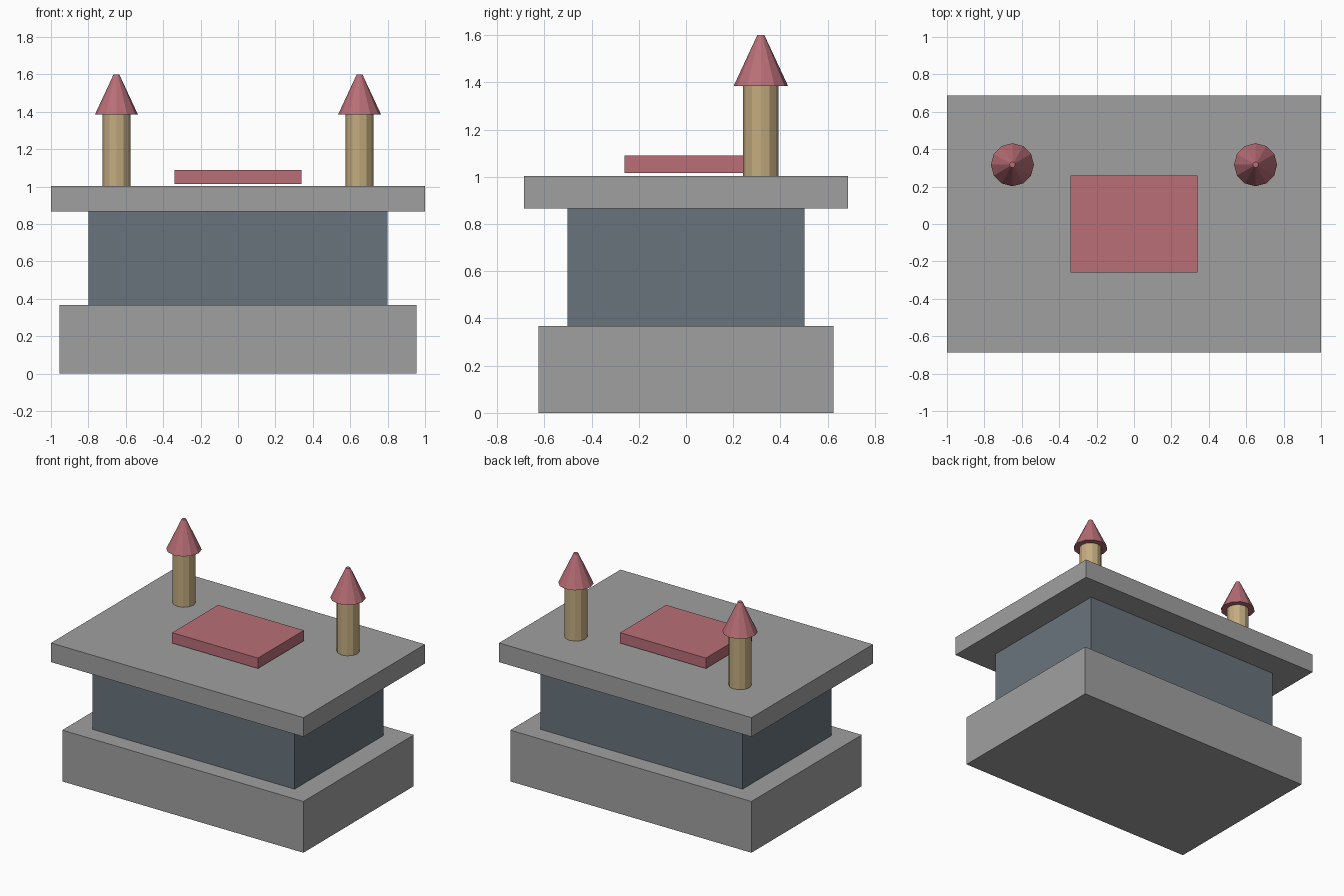
import bpy

if "Cube" in bpy.data.objects:
    bpy.data.objects.remove(bpy.data.objects["Cube"])


def material(name, rgb):
    # sRGB bytes to linear diffuse colour
    m = bpy.data.materials.new(name)
    lin = [((c / 255 + 0.055) / 1.055) ** 2.4 for c in rgb]
    m.diffuse_color = (*lin, 1)
    m.use_nodes = True
    m.node_tree.nodes["Principled BSDF"].inputs["Base Color"].default_value = m.diffuse_color
    return m


stone = material("grey stone", (160, 160, 160))
slate = material("blue slate", (104, 116, 124))
red = material("muted red", (184, 110, 118))
sand = material("sand", (196, 172, 128))


def box(name, hx, hy, z0, z1, mat):
    bpy.ops.mesh.primitive_cube_add(size=1, location=(0, 0, (z0 + z1) / 2))
    ob = bpy.context.object
    ob.name = name
    ob.scale = (2 * hx, 2 * hy, z1 - z0)
    bpy.ops.object.transform_apply(location=False, rotation=False, scale=True)
    ob.data.materials.append(mat)


def frustum(name, x, y, r0, r1, z0, z1, mat):
    bpy.ops.mesh.primitive_cone_add(vertices=12, radius1=r0, radius2=r1,
                                    depth=z1 - z0, location=(x, y, (z0 + z1) / 2))
    ob = bpy.context.object
    ob.name = name
    ob.data.materials.append(mat)


# Stacked main blocks
box("base", 0.955, 0.624, 0, 0.367, stone)
box("body", 0.80, 0.502, 0.367, 0.866, slate)
box("roof_slab", 1.0, 0.687, 0.866, 1.003, stone)

# Raised panel just above the slab
box("roof_panel", 0.34, 0.26, 1.015, 1.09, red)

# Pair of turrets at the back
for side, x in (("left", -0.65), ("right", 0.65)):
    frustum(side + "_turret", x, 0.317, 0.075, 0.075, 1.003, 1.385, sand)
    frustum(side + "_turret_roof", x, 0.317, 0.115, 0.015, 1.385, 1.60, red)
